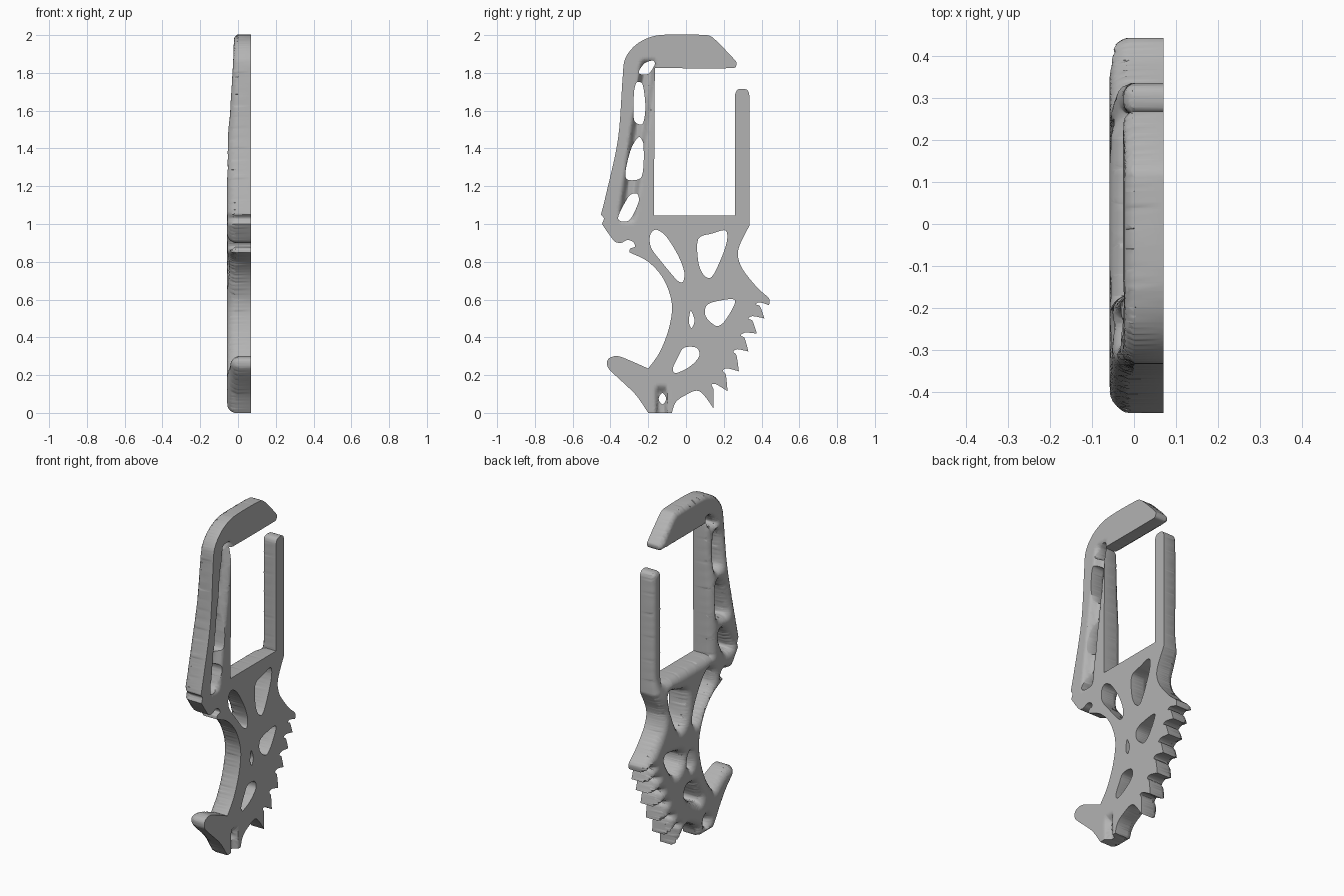
import bpy, bmesh, math
from mathutils import Vector, kdtree

cube = bpy.data.objects.get("Cube")
if cube:
    bpy.data.objects.remove(cube, do_unlink=True)

FLAT_SIDE = .07      # x of the flat face
STEP = .0125         # spacing of the surface grid


def smooth_run(points, closed=False, steps=6):
    """Sample a smooth curve through the points; an open run drops its last point."""
    pts = [Vector(p) for p in points]
    count = len(pts)
    result = []
    for i in range(count if closed else count - 1):
        if closed:
            a, b, c, d = (pts[(i + k) % count] for k in (-1, 0, 1, 2))
        else:
            a, b, c, d = (pts[min(max(i + k, 0), count - 1)] for k in (-1, 0, 1, 2))
        # tangents are limited by the chord so that uneven spacing cannot overshoot
        chord = (c - b).length
        m1, m2 = (c - a) / 2, (d - b) / 2
        m1 = m1 * min(1, chord / max(m1.length, 1e-6))
        m2 = m2 * min(1, chord / max(m2.length, 1e-6))
        for s in range(steps):
            t = s / steps
            u = 1 - t
            result.append(b * (u * u * (1 + 2 * t)) + m1 * (t * u * u)
                          + c * (t * t * (3 - 2 * t)) - m2 * (t * t * u))
    return result


def blend(low, high, value):
    t = min(max((value - low) / (high - low), 0), 1)
    return t * t * (3 - 2 * t)


# Outline, as (y, z) runs that meet at sharp corners
hook_bar = [(-.165, 1.825), (.25, 1.825), (.265, 1.835), (.265, 1.86), (.15, 1.98),
            (.11, 2), (-.14, 2), (-.25, 1.96), (-.32, 1.88), (-.335, 1.78),
            (-.36, 1.45), (-.425, 1.15), (-.45, 1.05)]
heel = [(-.45, 1.05), (-.435, 1.03), (-.445, 1)]
notch = [(-.445, 1), (-.38, .91), (-.345, .9), (-.31, .915), (-.28, .905),
         (-.27, .88), (-.295, .87), (-.3, .85)]
throat = [(-.3, .85), (-.2, .8), (-.12, .71), (-.075, .58), (-.09, .45),
          (-.14, .32), (-.2, .235)]
lower_claw = [(-.2, .235), (-.34, .295), (-.38, .3), (-.415, .28), (-.41, .235),
              (-.27, .1), (-.2, 0)]
foot = [(-.2, 0), (-.075, 0)]
foot_curve = [(-.075, 0), (-.055, .055), (-.01, .09), (.07, .115), (.145, .025)]
tooth_tips = [(.145, .025), (.22, .115), (.28, .22), (.33, .325), (.375, .42),
              (.415, .5), (.44, .57)]
tooth_valleys = [(.135, .15), (.195, .225), (.25, .325), (.29, .41), (.33, .5),
                 (.37, .575)]
neck = [(.44, .57), (.44, .605), (.38, .66), (.3, .76), (.275, .83), (.285, .89),
        (.335, .99)]
gate = [(.335, .99), (.335, 1.68), (.32, 1.712), (.275, 1.712), (.26, 1.68), (.26, 1.045)]
sill = [(.26, 1.045), (-.17, 1.045)]
spine_wall = [(-.17, 1.045), (-.165, 1.825)]

tooth_runs = []
for tip, valley, following in zip(tooth_tips, tooth_valleys, tooth_tips[1:]):
    v = Vector(valley)
    inner = v.lerp(Vector(tip), .3) + Vector((.008, .012))
    outer = v.lerp(Vector(following), .3) + Vector((-.002, .012))
    tooth_runs.append([tip, inner, v, outer, following])

runs = [hook_bar, heel, notch, throat, lower_claw, foot, foot_curve,
        *tooth_runs, neck, gate, sill, spine_wall]
outline = [p for run in runs for p in smooth_run(run)]

# Openings in the body and in the spine
openings = [
    [(-.19, .94), (-.16, .97), (-.11, .94), (-.045, .84), (-.01, .75), (-.015, .695),
     (-.045, .7), (-.13, .8), (-.185, .875)],
    [(.065, .92), (.14, .95), (.21, .965), (.215, .9), (.17, .78), (.13, .715),
     (.09, .735), (.065, .8)],
    [(.11, .57), (.18, .595), (.255, .6), (.25, .56), (.2, .48), (.16, .46), (.105, .51)],
    [(.025, .54), (.045, .49), (.03, .45), (.015, .48)],
    [(-.01, .345), (.055, .345), (.07, .3), (.02, .245), (-.055, .21), (-.07, .235),
     (-.04, .3)],
    [(-.125, .105), (-.105, .075), (-.125, .045), (-.145, .075)],
    [(-.25, 1.8), (-.22, 1.85), (-.175, 1.865), (-.165, 1.845), (-.2, 1.795)],
    [(-.275, 1.7), (-.26, 1.75), (-.23, 1.74), (-.215, 1.62), (-.23, 1.53), (-.275, 1.55)],
    [(-.29, 1.4), (-.25, 1.46), (-.225, 1.42), (-.235, 1.25), (-.31, 1.235), (-.32, 1.28)],
    [(-.36, 1.03), (-.3, 1.15), (-.26, 1.16), (-.25, 1.12), (-.3, 1.02)],
]
loops = [outline] + [smooth_run(points, closed=True) for points in openings]


def flat_x(y, z):
    """Flat face, with a groove along the spine and a small one at the foot."""
    x = FLAT_SIDE
    centre = -.2 - .14 * (1.84 - z)
    ends = blend(1, 1.06, z) * (1 - blend(1.82, 1.88, z))
    x -= .045 * ends * (1 - blend(.015, .05, abs(y - centre)))
    x -= .03 * (1 - blend(.012, .035, abs(y + .13))) * (1 - blend(.1, .15, z))
    return x


def sculpted_x(y, z, edge_distance):
    """Rounded face, thinner at the top hook, the gate and the lower claw."""
    depth = .058 - .036 * blend(1.3, 2, z)
    on_gate = blend(.2, .26, y) * blend(.9, 1.1, z)
    depth += (.025 - depth) * on_gate
    depth -= .018 * (1 - blend(-.36, -.2, y)) * (1 - blend(.3, .45, z))
    radius = .05 - .022 * max(on_gate, blend(1.5, 1.9, z))
    gap = max(radius - edge_distance, 0)
    return -depth + radius - math.sqrt(radius * radius - gap * gap)


# Fill the outline, then slice it into a fine grid
bm = bmesh.new()
edges = []
for loop in loops:
    verts = [bm.verts.new((0, p.x, p.y)) for p in loop]
    edges += [bm.edges.new((verts[i - 1], verts[i])) for i in range(len(verts))]
bmesh.ops.triangle_fill(bm, use_beauty=True, use_dissolve=False, edges=edges,
                        normal=(1, 0, 0))
for axis, low, high in ((1, -.46, .46), (2, 0, 2)):
    normal = Vector((0, 0, 0))
    normal[axis] = 1
    for i in range(1, int((high - low) / STEP)):
        bmesh.ops.bisect_plane(bm, geom=bm.verts[:] + bm.edges[:] + bm.faces[:],
                               dist=1e-5, plane_co=normal * (low + i * STEP),
                               plane_no=normal)

# Distance of every point from the nearest edge of the plate
rim = []
for loop in loops:
    for i, p in enumerate(loop):
        q = loop[i - 1]
        parts = max(1, int((p - q).length / .002))
        rim += [q.lerp(p, k / parts) for k in range(parts)]
tree = kdtree.KDTree(len(rim))
for i, p in enumerate(rim):
    tree.insert((0, p.x, p.y), i)
tree.balance()

# Thicken into a flat side and a sculpted side
result = bmesh.ops.extrude_face_region(bm, geom=bm.faces[:], use_keep_orig=True)
back = {g for g in result["geom"] if isinstance(g, bmesh.types.BMVert)}
for v in bm.verts:
    y, z = v.co.y, v.co.z
    v.co.x = sculpted_x(y, z, tree.find((0, y, z))[2]) if v in back else flat_x(y, z)
bmesh.ops.recalc_face_normals(bm, faces=bm.faces[:])
mesh = bpy.data.meshes.new("hook_plate")
bm.to_mesh(mesh)
bm.free()

# Single metal colour
metal = bpy.data.materials.new("grey_metal")
metal.use_nodes = True
colour = (.45, .45, .45, 1)
metal.diffuse_color = colour
metal.node_tree.nodes["Principled BSDF"].inputs["Base Color"].default_value = colour
mesh.materials.append(metal)

plate = bpy.data.objects.new("hook_plate", mesh)
bpy.context.collection.objects.link(plate)
bpy.ops.object.select_all(action="DESELECT")
plate.select_set(True)
bpy.context.view_layer.objects.active = plate
bpy.ops.object.shade_smooth_by_angle(angle=math.radians(50))
